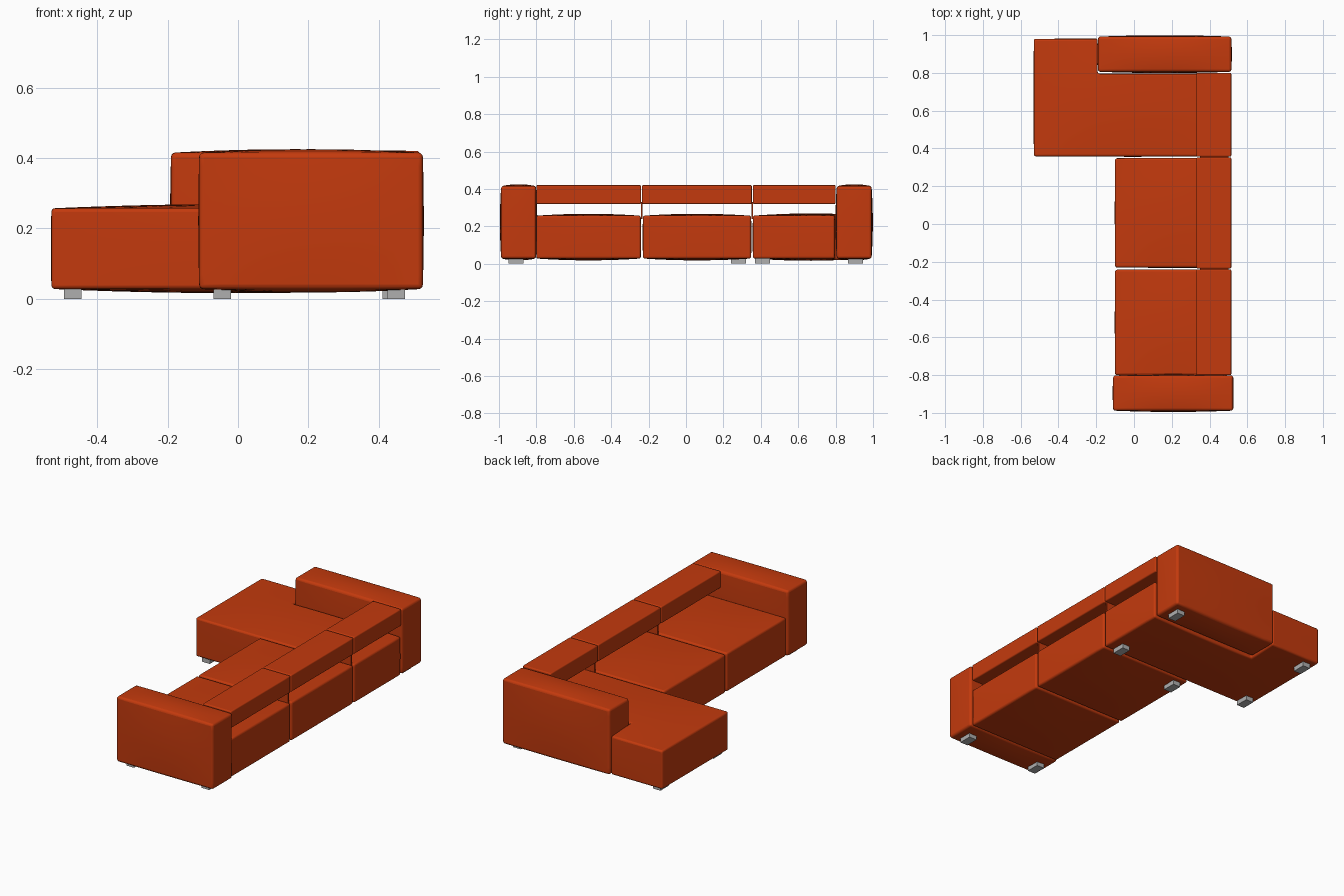
import bpy, bmesh

if "Cube" in bpy.data.objects:
    bpy.data.objects.remove(bpy.data.objects["Cube"])


def material(name, rgb):
    m = bpy.data.materials.new(name)
    m.diffuse_color = (*rgb, 1)
    m.use_nodes = True
    m.node_tree.nodes["Principled BSDF"].inputs["Base Color"].default_value = m.diffuse_color
    return m


FABRIC = material("orange_fabric", (0.55, 0.042, 0.004))
METAL = material("grey_metal", (0.43, 0.43, 0.43))


def steps(a, b, n, extra=None):
    vals = [a + (b - a) * i / n for i in range(n + 1)]
    if extra is not None:          # snap the nearest line onto the notch edge
        i = min(range(n + 1), key=lambda k: abs(vals[k] - extra))
        vals[i] = extra
    return vals


def block(name, xr, yr, zr, bulge=(0, 0, 0), bevel=0.012, mat=FABRIC, notch=None, n=10):
    """Padded box with bulging sides; notch=(x, y) cuts away the +x +y corner."""
    nx, ny = notch or (None, None)
    axes = [steps(*xr, n, nx), steps(*yr, n, ny), steps(*zr, n)]
    bm = bmesh.new()
    verts = {}

    def vert(i, j, k):
        if (i, j, k) not in verts:
            p = [axes[0][i], axes[1][j], axes[2][k]]
            t = [2 * (c - r[0]) / (r[1] - r[0]) - 1 for c, r in zip(p, (xr, yr, zr))]
            f = [1 - a * a for a in t]
            verts[i, j, k] = bm.verts.new((
                p[0] + bulge[0] * t[0] * f[1] * f[2],
                p[1] + bulge[1] * t[1] * f[0] * f[2],
                p[2] + bulge[2] * t[2] * f[0] * f[1]))
        return verts[i, j, k]

    def solid(i, j):
        if not (0 <= i < n and 0 <= j < n):
            return False
        return not (notch and axes[0][i] >= nx - 1e-6 and axes[1][j] >= ny - 1e-6)

    for i in range(n):
        for j in range(n):
            if not solid(i, j):
                continue
            ring = [(i, j), (i + 1, j), (i + 1, j + 1), (i, j + 1)]
            bm.faces.new([vert(*c, n) for c in ring])
            bm.faces.new([vert(*c, 0) for c in reversed(ring)])
            near = [(i, j - 1), (i + 1, j), (i, j + 1), (i - 1, j)]
            for s in range(4):
                if not solid(*near[s]):
                    a, b = ring[s], ring[(s + 1) % 4]
                    for k in range(n):
                        bm.faces.new([vert(*a, k), vert(*b, k), vert(*b, k + 1), vert(*a, k + 1)])
    bmesh.ops.recalc_face_normals(bm, faces=bm.faces)
    me = bpy.data.meshes.new(name)
    bm.to_mesh(me)
    bm.free()
    me.materials.append(mat)
    ob = bpy.data.objects.new(name, me)
    bpy.context.collection.objects.link(ob)
    if bevel:
        mod = ob.modifiers.new("soft_edges", 'BEVEL')
        mod.width, mod.segments = bevel, 3
        mod.limit_method, mod.angle_limit = 'ANGLE', 0.9
        bpy.context.view_layer.objects.active = ob
        ob.select_set(True)
        bpy.ops.object.shade_smooth_by_angle(angle=0.7)
        ob.select_set(False)
    return ob


# arms
block("front_arm", (-0.11, 0.525), (-0.988, -0.802), (0.028, 0.415), (0.003, 0.007, 0.010))
block("rear_arm", (-0.19, 0.515), (0.806, 0.992), (0.028, 0.415), (0.003, 0.007, 0.010))

# seats
block("front_seat", (-0.10, 0.515), (-0.80, -0.242), (0.028, 0.257), (0.002, 0.002, 0.010), 0.01)
block("middle_seat", (-0.10, 0.515), (-0.230, 0.348), (0.028, 0.257), (0.002, 0.002, 0.010), 0.01)
block("chaise_seat", (-0.53, 0.515), (0.358, 0.98), (0.028, 0.257), (0.002, 0.002, 0.012),
      0.01, notch=(-0.192, 0.795), n=12)

# back cushions, raised above the seats
for i, yr in enumerate([(-0.80, -0.240), (-0.235, 0.352), (0.357, 0.80)]):
    block(f"back_cushion_{i + 1}", (0.33, 0.515), yr, (0.32, 0.42), (0, 0, 0.001), 0.006)

# thin supports between seat joints and back cushions
for i, y in enumerate([-0.2375, 0.3545]):
    block(f"back_support_{i + 1}", (0.35, 0.50), (y - 0.004, y + 0.004), (0.24, 0.33), bevel=0, n=1)

# feet
for i, (x, y) in enumerate([(0.45, -0.91), (-0.045, -0.91), (0.45, 0.907), (0.435, 0.41),
                            (-0.045, 0.28), (-0.47, 0.41), (-0.47, 0.907)]):
    block(f"foot_{i + 1}", (x - 0.025, x + 0.025), (y - 0.04, y + 0.04), (0, 0.034),
          bevel=0, mat=METAL, n=1)
